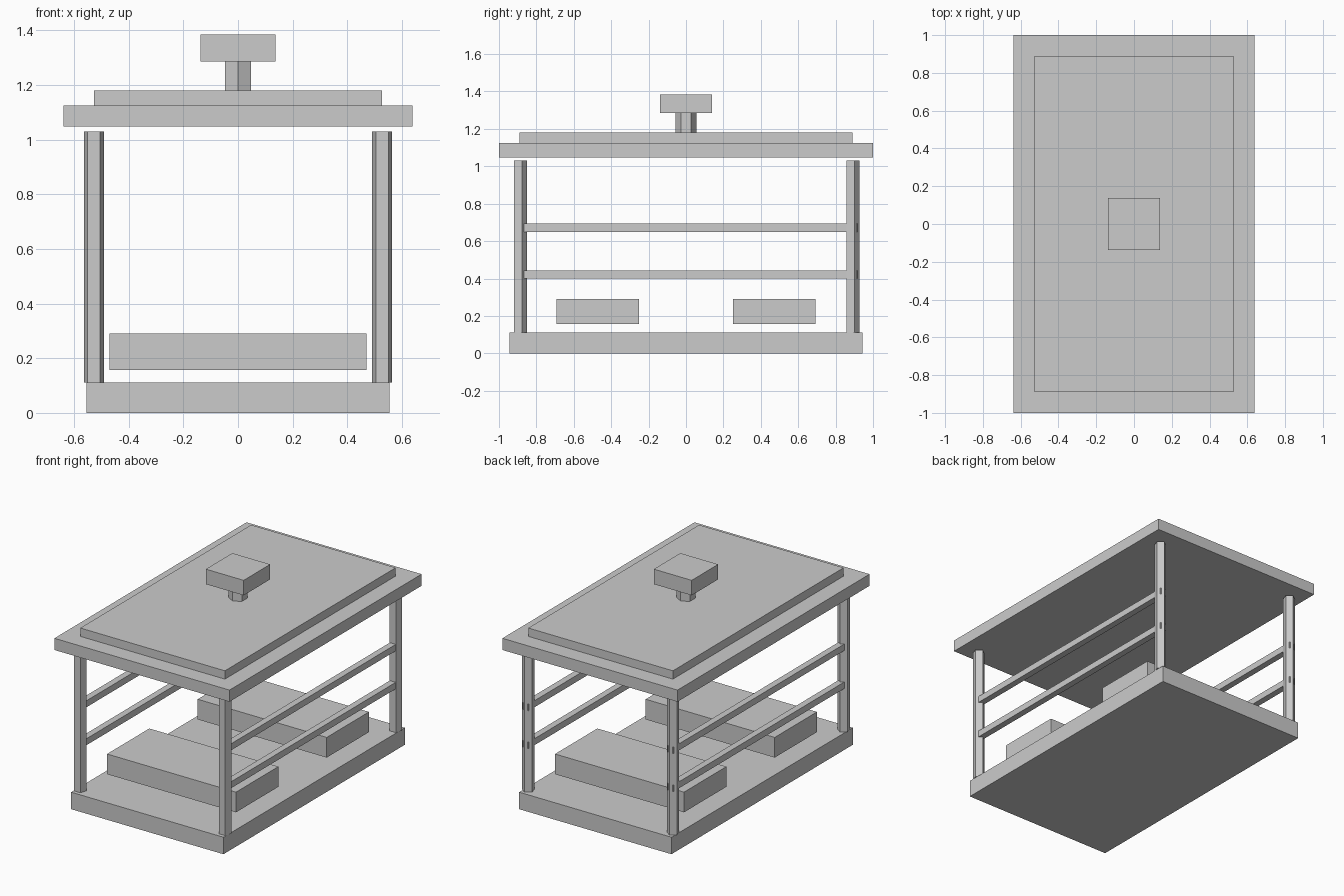
import bpy
import math

cube = bpy.data.objects.get("Cube")
if cube:
    bpy.data.objects.remove(cube, do_unlink=True)

# One plain grey for the whole model
grey = bpy.data.materials.new("plain_grey")
grey.use_nodes = True
colour = (0.6, 0.6, 0.6, 1)
grey.diffuse_color = colour
grey.node_tree.nodes["Principled BSDF"].inputs["Base Color"].default_value = colour


def finish(name):
    obj = bpy.context.object
    obj.name = obj.data.name = name
    bpy.ops.object.transform_apply(location=False, rotation=True, scale=True)
    obj.data.materials.append(grey)
    return obj


def box(name, half_x, half_y, z0, z1, x=0, y=0):
    bpy.ops.mesh.primitive_cube_add(size=2, location=(x, y, (z0 + z1) / 2))
    bpy.context.object.scale = (half_x, half_y, (z1 - z0) / 2)
    return finish(name)


def prism(name, sides, radius, z0, z1, x=0, y=0):
    bpy.ops.mesh.primitive_cylinder_add(
        vertices=sides, radius=radius, depth=z1 - z0, location=(x, y, (z0 + z1) / 2))
    return finish(name)


# Base slab
box("base", 0.555, 0.944, 0, 0.112)

# Five-sided corner posts and the side rails that run through them
for side, sx in (("left", 1), ("right", -1)):
    for end, sy in (("front", -1), ("back", 1)):
        prism(f"{end}_{side}_post", 5, 0.0385, 0.112, 1.031, sx * 0.528, sy * 0.888)
    for level, z in (("lower", 0.40), ("upper", 0.65)):
        box(f"{level}_{side}_rail", 0.0215, 0.916, z, z + 0.043, sx * 0.528)

# Two benches facing each other
for end, sy in (("front", -1), ("back", 1)):
    box(f"{end}_bench", 0.47, 0.22, 0.157, 0.29, y=sy * 0.472)

# Stepped roof
box("roof", 0.638, 1.0, 1.048, 1.125)
box("roof_step", 0.527, 0.889, 1.125, 1.18)

# Hexagonal neck and square cap
prism("roof_neck", 6, 0.0555, 1.18, 1.286)
box("roof_cap", 0.138, 0.138, 1.286, 1.385)
